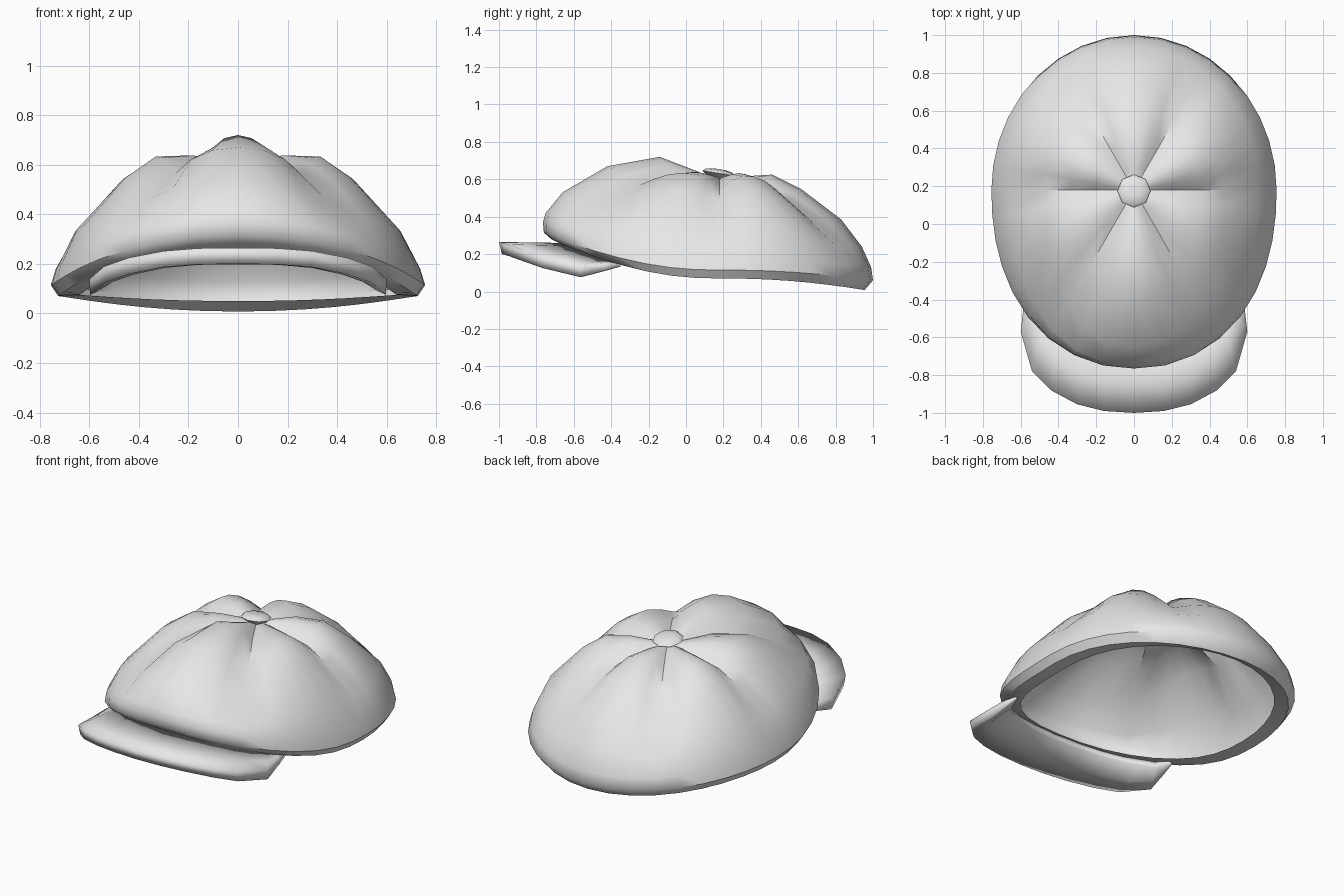
import bpy, bmesh, math
from mathutils import Matrix, Vector

cube = bpy.data.objects.get("Cube")
if cube:
    bpy.data.objects.remove(cube, do_unlink=True)

GREY = (0.8, 0.8, 0.8, 1)
fabric = bpy.data.materials.new("light grey fabric")
fabric.use_nodes = True
fabric.diffuse_color = GREY
fabric.node_tree.nodes["Principled BSDF"].inputs["Base Color"].default_value = GREY


def finish(name, bm, angle):
    mesh = bpy.data.meshes.new(name)
    bm.to_mesh(mesh)
    bm.free()
    mesh.materials.append(fabric)
    obj = bpy.data.objects.new(name, mesh)
    bpy.context.collection.objects.link(obj)
    bpy.ops.object.select_all(action="DESELECT")
    obj.select_set(True)
    bpy.context.view_layer.objects.active = obj
    bpy.ops.object.shade_smooth_by_angle(angle=math.radians(angle))


def loft(bm, rings, closed=True):
    """Bridge successive rows of points with quads."""
    rows = [[bm.verts.new(p) for p in ring] for ring in rings]
    n = len(rows[0])
    for a, b in zip(rows, rows[1:]):
        for i in range(n if closed else n - 1):
            j = (i + 1) % n
            bm.faces.new((a[i], b[i], b[j], a[j]))
    return rows


# Crown: six puffed panels meeting at the button, one facing front
CENTRE_Y = 0.18
SEGMENTS = 36
SEAM = (1, .45, .1, 0, .1, .45)
# each ring: (radius, height) at front, side and back, seam depth, front rise
RINGS = [
    ((.10, .635), (.10, .62), (.12, .615), .02, 5),
    ((.32, .72), (.20, .635), (.28, .625), .065, 5),
    ((.60, .67), (.345, .632), (.44, .545), .085, 5),
    ((.84, .53), (.47, .55), (.65, .385), .07, 4),
    ((.93, .42), (.66, .345), (.76, .24), .035, 3),
    ((.945, .37), (.735, .18), (.81, .13), 0, 2.5),
    ((.94, .315), (.755, .115), (.82, .06), 0, 2.5),
    ((.90, .28), (.725, .07), (.775, .008), 0, 2.5),
    ((.83, .25), (.64, .075), (.70, .05), 0, 2.5),
]


def crown_ring(front, side, back, depth, rise):
    points = []
    for i in range(SEGMENTS):
        angle = math.tau * i / SEGMENTS
        c, s = math.cos(angle), math.sin(angle)
        end, power, blend = (back, 2, 2.3) if s > 0 else (front, 2.2, rise)
        r = ((abs(c) / side[0]) ** power + (abs(s) / end[0]) ** power) ** (-1 / power)
        z = side[1] + (end[1] - side[1]) * abs(s) ** blend
        z -= depth * SEAM[i % 6]
        points.append((r * c, CENTRE_Y + r * s, z))
    return points


bm = bmesh.new()
rows = loft(bm, [crown_ring(*ring) for ring in RINGS])
top = bm.verts.new((0, CENTRE_Y, .605))
for i in range(SEGMENTS):
    bm.faces.new((top, rows[0][i], rows[0][(i + 1) % SEGMENTS]))
finish("crown", bm, 50)

# Visor: curved slab tapering into the crown's lower edge at both ends
OUTER = [(0, -1, .265), (.16, -.99, .263), (.30, -.955, .252), (.44, -.88, .225),
         (.54, -.78, .19), (.60, -.57, .138), (.585, -.44, .15), (.57, -.35, .145)]
INNER = [(0, -.68, .26), (.16, -.67, .26), (.30, -.63, .245), (.40, -.57, .22),
         (.47, -.50, .195), (.52, -.44, .17), (.54, -.39, .16), (.555, -.35, .145)]
THICKNESS = [.065, .065, .065, .065, .065, .063, .04, .012]


def mirrored(half):
    return [Vector((-x, y, z)) for x, y, z in half[:0:-1]] + [Vector(p) for p in half]


outer, inner = mirrored(OUTER), mirrored(INNER)
drops = [Vector((0, 0, -t)) for t in THICKNESS[:0:-1] + THICKNESS]
middle = [a.lerp(b, .5) for a, b in zip(outer, inner)]
under_outer = [a.lerp(b, .05) + d for a, b, d in zip(outer, inner, drops)]
under_middle = [p + d for p, d in zip(middle, drops)]
under_inner = [p + d * .6 for p, d in zip(inner, drops)]
bm = bmesh.new()
rows = loft(bm, [inner, middle, outer, under_outer, under_middle, under_inner, inner], False)
for end in (0, -1):
    bm.faces.new([row[end] for row in rows[:-1]])
bmesh.ops.remove_doubles(bm, verts=bm.verts, dist=.0001)
bmesh.ops.recalc_face_normals(bm, faces=bm.faces)
finish("visor", bm, 110)

# Button: small eight-sided disc, tilted back
bm = bmesh.new()
profile = [(.05, -.028), (.088, 0), (.07, .016), (.03, .022)]
rows = loft(bm, [[(r * math.cos(math.tau * i / 8), r * math.sin(math.tau * i / 8), z)
                  for i in range(8)] for r, z in profile])
bm.faces.new(rows[0])
bm.faces.new(rows[-1])
bmesh.ops.recalc_face_normals(bm, faces=bm.faces)
bmesh.ops.transform(bm, verts=bm.verts,
                    matrix=Matrix.Translation((0, .175, .632)) @ Matrix.Rotation(-.16, 4, "X"))
finish("button", bm, 50)
